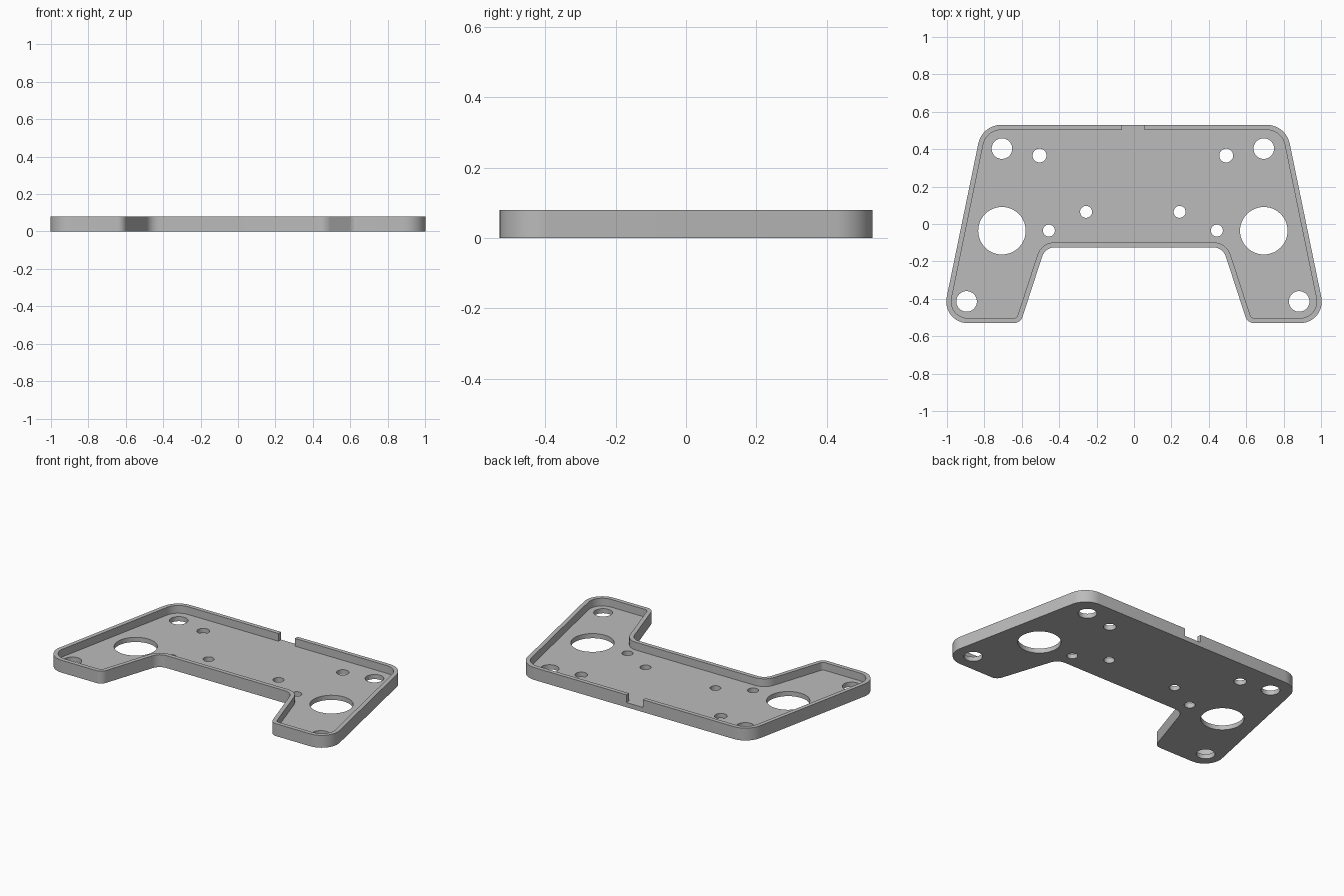
import bpy, bmesh, math
from mathutils import Vector

if "Cube" in bpy.data.objects:
    bpy.data.objects.remove(bpy.data.objects["Cube"], do_unlink=True)

HEIGHT, FLOOR, WALL = 0.08, 0.03, 0.027
HOLE_SHIFT = -0.006

grey = bpy.data.materials.new("plain grey")
grey.use_nodes = True
colour = (0.5, 0.5, 0.5, 1)
grey.diffuse_color = colour
grey.node_tree.nodes["Principled BSDF"].inputs["Base Color"].default_value = colour


def prism(name, loop, z0, z1):
    """Closed upright solid from a counter-clockwise outline."""
    bm = bmesh.new()
    base = bm.faces.new([bm.verts.new((p.x, p.y, z0)) for p in loop])
    top = bmesh.ops.extrude_face_region(bm, geom=[base])["geom"]
    bmesh.ops.translate(bm, vec=(0, 0, z1 - z0),
                        verts=[v for v in top if isinstance(v, bmesh.types.BMVert)])
    bmesh.ops.recalc_face_normals(bm, faces=bm.faces)
    mesh = bpy.data.meshes.new(name)
    bm.to_mesh(mesh)
    bm.free()
    mesh.materials.append(grey)
    obj = bpy.data.objects.new(name, mesh)
    bpy.context.collection.objects.link(obj)
    return obj


def circle(x, y, r, steps=48):
    return [Vector((x + r * math.cos(math.tau * i / steps),
                    y + r * math.sin(math.tau * i / steps))) for i in range(steps)]


def rounded(corners, inset=0.0, steps=12):
    """Offset the outline inwards and fillet its corners."""
    loop = []
    for i, (x, y, r) in enumerate(corners):
        p = Vector((x, y))
        before = (p - Vector(corners[i - 1][:2])).normalized()
        after = (Vector(corners[(i + 1) % len(corners)][:2]) - p).normalized()
        turn = math.atan2(before.x * after.y - before.y * after.x, before.dot(after))
        side = math.copysign(1, turn)
        n = Vector((-before.y, before.x))
        # arc centre is shared by the outer and the inset outline
        centre = p - before * r * math.tan(abs(turn) / 2) + n * r * side
        radius = r - side * inset
        start = math.atan2(-n.y * side, -n.x * side)
        for k in range(steps + 1):
            a = start + turn * k / steps
            loop.append(centre + radius * Vector((math.cos(a), math.sin(a))))
    return loop


# Half outline: x, y, corner radius, mirrored to the other side
half = [(0.475, -0.125, 0.07), (0.607, -0.53, 0.05),
        (1.03, -0.53, 0.115), (0.812, 0.53, 0.125)]
outline = half + [(-x, y, r) for x, y, r in reversed(half)]

tray = prism("mounting_tray", rounded(outline), 0, HEIGHT)

# Pocket, cable notch and through holes
cutters = [prism("pocket_cutter", rounded(outline, WALL), FLOOR, HEIGHT + 0.1)]
notch = [Vector(p) for p in ((-0.063, 0.47), (0.055, 0.47), (0.055, 0.6), (-0.063, 0.6))]
cutters.append(prism("notch_cutter", notch, FLOOR, HEIGHT + 0.1))
holes = [(0.70, 0.403, 0.055), (0.499, 0.366, 0.037), (0.25, 0.065, 0.032),
         (0.449, -0.035, 0.032), (0.70, -0.036, 0.127), (0.889, -0.414, 0.055)]
for x, y, r in holes:
    for s in (-1, 1):
        cutters.append(prism("hole_cutter", circle(s * x + HOLE_SHIFT, y, r), -0.1, HEIGHT + 0.1))

bpy.context.view_layer.objects.active = tray
tray.select_set(True)
for cutter in cutters:
    cut = tray.modifiers.new("cut", "BOOLEAN")
    cut.operation, cut.solver, cut.object = "DIFFERENCE", "EXACT", cutter
    bpy.ops.object.modifier_apply(modifier=cut.name)
    bpy.data.objects.remove(cutter, do_unlink=True)

bpy.ops.object.shade_smooth_by_angle(angle=math.radians(30))
